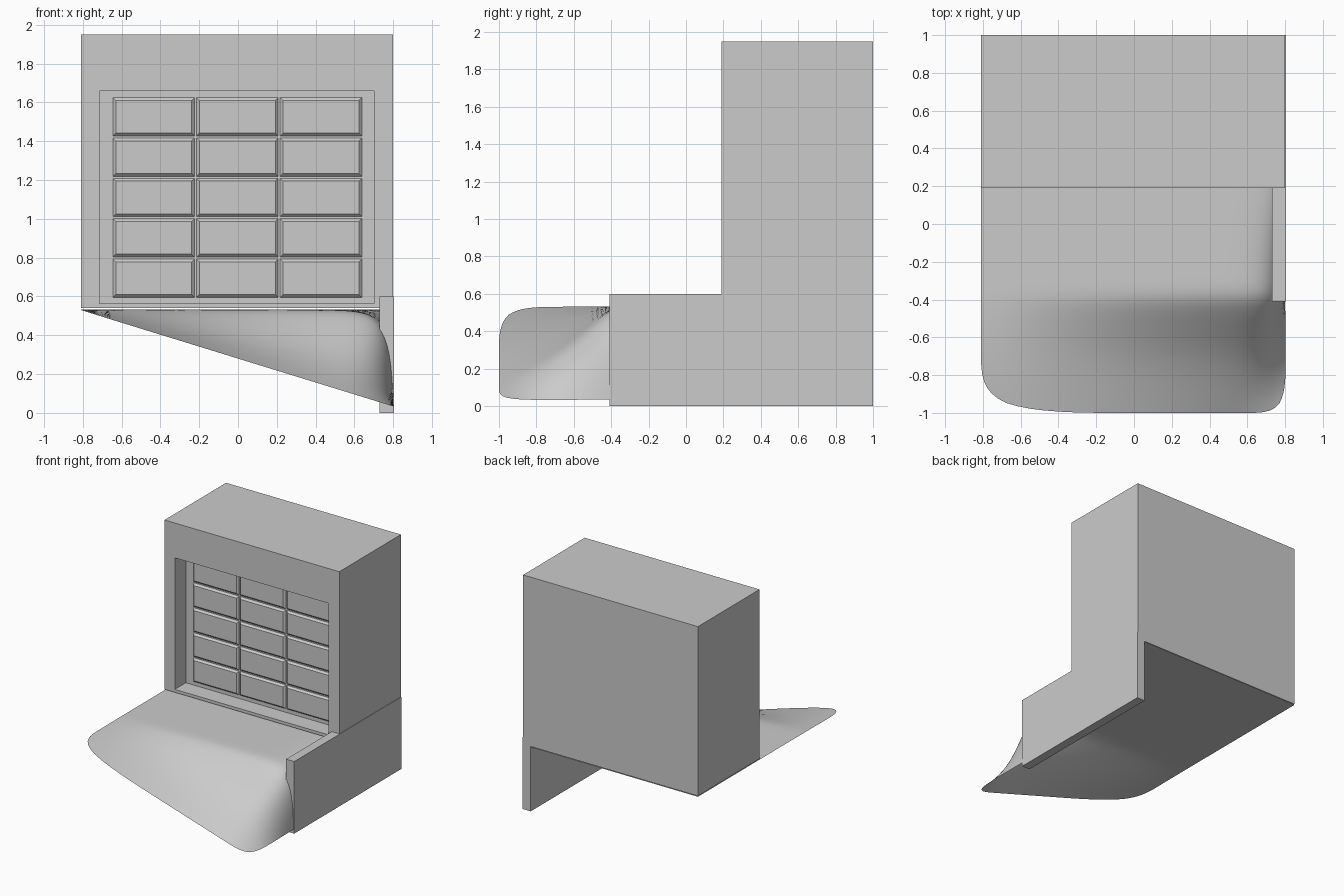
import bpy, bmesh
from mathutils import Vector

if "Cube" in bpy.data.objects:
    bpy.data.objects.remove(bpy.data.objects["Cube"])


def finish(bm, name):
    bmesh.ops.recalc_face_normals(bm, faces=bm.faces)
    me = bpy.data.meshes.new(name)
    bm.to_mesh(me)
    bm.free()
    ob = bpy.data.objects.new(name, me)
    bpy.context.collection.objects.link(ob)
    return ob


def add_box(bm, lo, hi):
    lo, hi = Vector(lo), Vector(hi)
    vs = bmesh.ops.create_cube(bm, size=1)["verts"]
    for v in vs:
        v.co = Vector([lo[i] if v.co[i] < 0 else hi[i] for i in range(3)])
    return vs


# Garage block with a recessed door opening
X0, X1, Y0, Y1, Z0, Z1 = -0.81, 0.80, 0.19, 1.0, 0.54, 1.95
OX0, OX1, OZ0, OZ1 = -0.715, 0.70, 0.565, 1.66
DEPTH = 0.145
bm = bmesh.new()
add_box(bm, (X0, Y0, Z0), (X1, Y1, Z1))
bm.normal_update()
front = min(bm.faces, key=lambda f: f.calc_center_median().y)
bmesh.ops.inset_region(bm, faces=[front], thickness=0.05)
mid_x, mid_z = (X0 + X1) / 2, (Z0 + Z1) / 2
for v in front.verts:
    v.co = (OX0 if v.co.x < mid_x else OX1, Y0, OZ0 if v.co.z < mid_z else OZ1)
bmesh.ops.inset_region(bm, faces=[front], thickness=0.0001)
for v in front.verts:
    v.co = (OX0 if v.co.x < mid_x else OX1, Y0 + DEPTH,
            OZ0 if v.co.z < mid_z else OZ1)
finish(bm, "garage_block")

# Door panels: 3 x 5 shallow raised fields with bevelled borders
bm = bmesh.new()
yd = Y0 + DEPTH
pw, ph, slope, rise = 0.431, 0.208, 0.02, 0.015
for i in range(3):
    for j in range(5):
        x, z = -0.65 + i * pw, 0.59 + j * ph
        for v in add_box(bm, (x, yd - rise, z), (x + pw, yd + 0.005, z + ph)):
            if v.co.y < yd:
                v.co.x += slope if v.co.x < x + pw / 2 else -slope
                v.co.z += slope if v.co.z < z + ph / 2 else -slope
finish(bm, "door_panels")

# Low retaining wall on the right
bm = bmesh.new()
add_box(bm, (0.73, -0.41, 0.0), (0.805, 1.0, 0.6))
finish(bm, "side_wall")

# Twisting driveway: level at the garage, falling to the right at the front
TOP = 0.533
front_row = [Vector((x, 0, 0.28 - 0.308 * x)) for x in (-0.81, 0.0, 0.4, 0.6, 0.805)]
ledge_row = [Vector((x, 0, z)) for x, z in
             ((-0.81, TOP), (0.0, TOP), (0.5, TOP), (0.795, 0.52), (0.80, 0.035))]
level_row = [Vector((x, 0, TOP)) for x in (-0.81, 0.0, 0.5, 0.77, 0.80)]
rows = [(-1.0, front_row),
        (-0.68, [a.lerp(b, 0.35) for a, b in zip(front_row, ledge_row)]),
        (-0.41, ledge_row), (-0.32, ledge_row), (0.2, level_row), (1.0, level_row)]
bm = bmesh.new()
crease = bm.verts.layers.float.new("crease_vert")
grid = [[bm.verts.new((p.x, y, p.z)) for p in row] for y, row in rows]
for a, b in zip(grid, grid[1:]):
    for k in range(len(a) - 1):
        bm.faces.new((a[k], a[k + 1], b[k + 1], b[k])).smooth = True
for v in (grid[-1][0], grid[-1][-1]):
    v[crease] = 1.0
drive = finish(bm, "driveway")
if drive.data.polygons[0].normal.z < 0:
    drive.data.flip_normals()
sub = drive.modifiers.new("smooth", "SUBSURF")
sub.levels = sub.render_levels = 3
